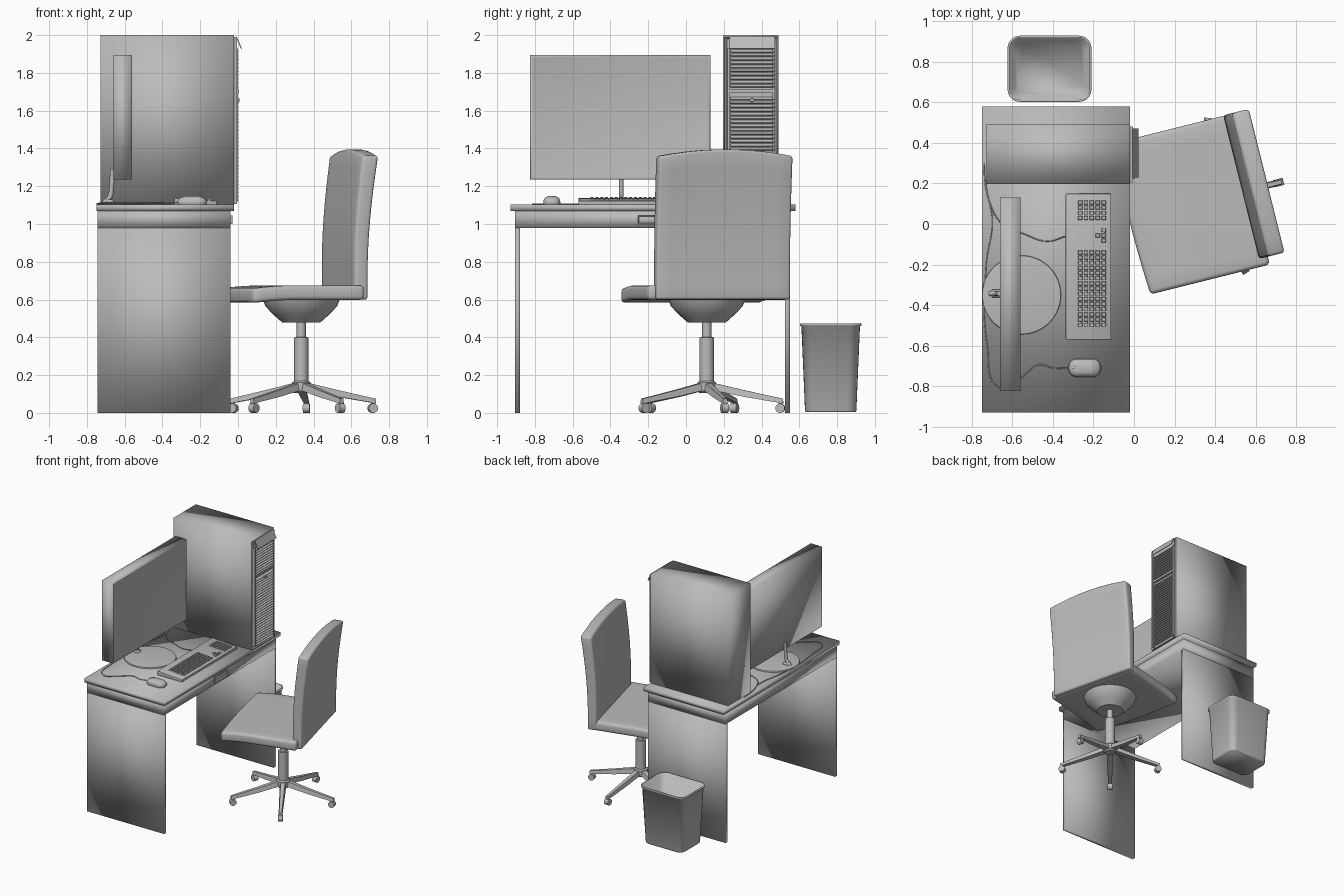
import bpy, bmesh
from math import sin, cos, pi, radians
from mathutils import Matrix, Vector

if "Cube" in bpy.data.objects:
    bpy.data.objects.remove(bpy.data.objects["Cube"])

GREY = bpy.data.materials.new("dark_grey")
GREY.diffuse_color = (0.5, 0.5, 0.5, 1)
GREY.use_nodes = True
GREY.node_tree.nodes["Principled BSDF"].inputs["Base Color"].default_value = GREY.diffuse_color


def finish(name, bm, angle=35, matrix=None):
    bmesh.ops.recalc_face_normals(bm, faces=bm.faces)
    me = bpy.data.meshes.new(name)
    bm.to_mesh(me)
    bm.free()
    me.materials.append(GREY)
    ob = bpy.data.objects.new(name, me)
    bpy.context.collection.objects.link(ob)
    if matrix:
        me.transform(matrix)
    bpy.ops.object.select_all(action='DESELECT')
    ob.select_set(True)
    bpy.context.view_layer.objects.active = ob
    bpy.ops.object.shade_smooth_by_angle(angle=radians(angle))
    return ob


def add_box(bm, lo, hi, tilt=0):
    lo, hi = Vector(lo), Vector(hi)
    m = Matrix.Translation((lo + hi) / 2) @ Matrix.Rotation(tilt, 4, 'Y') @ Matrix.Diagonal((*(hi - lo), 1))
    return bmesh.ops.create_cube(bm, size=1, matrix=m)['verts']


def box(name, lo, hi, angle=180):
    bm = bmesh.new()
    add_box(bm, lo, hi)
    return finish(name, bm, angle)


def framed_box(name, lo, hi, rim, depth, angle=35):
    """Box whose +x face is inset and pushed in."""
    bm = bmesh.new()
    add_box(bm, lo, hi)
    face = max(bm.faces, key=lambda f: f.calc_center_median().x)
    bmesh.ops.inset_region(bm, faces=[face], thickness=rim)
    bmesh.ops.translate(bm, verts=face.verts, vec=(-depth, 0, 0))
    return finish(name, bm, angle)


def rrect(cx, cy, hx, hy, r, z, n=5):
    pts = []
    for k, (sx, sy) in enumerate([(1, 1), (-1, 1), (-1, -1), (1, -1)]):
        for i in range(n + 1):
            a = k * pi / 2 + i * pi / 2 / n
            pts.append((cx + sx * (hx - r) + r * cos(a), cy + sy * (hy - r) + r * sin(a), z))
    return pts


def circle(cx, cy, r, z, n=32):
    return [(cx + r * cos(2 * pi * i / n), cy + r * sin(2 * pi * i / n), z) for i in range(n)]


def add_loft(bm, rings):
    loops = [[bm.verts.new(p) for p in ring] for ring in rings]
    n = len(loops[0])
    for a, b in zip(loops, loops[1:]):
        for i in range(n):
            bm.faces.new((a[i], a[(i + 1) % n], b[(i + 1) % n], b[i]))
    bm.faces.new(loops[0])
    bm.faces.new(loops[-1])


def loft(name, rings, angle=35):
    bm = bmesh.new()
    add_loft(bm, rings)
    return finish(name, bm, angle)


def tube(name, pts, r):
    cu = bpy.data.curves.new(name, 'CURVE')
    cu.dimensions = '3D'
    cu.bevel_depth, cu.bevel_resolution, cu.resolution_u = r, 2, 8
    cu.use_fill_caps = True
    cu.materials.append(GREY)
    sp = cu.splines.new('BEZIER')
    sp.bezier_points.add(len(pts) - 1)
    for bp, p in zip(sp.bezier_points, pts):
        bp.co = p
        bp.handle_left_type = bp.handle_right_type = 'AUTO'
    ob = bpy.data.objects.new(name, cu)
    bpy.context.collection.objects.link(ob)


# Desk, softly shaded across its corners
box("desk_top", (-0.75, -0.93, 1.07), (-0.02, 0.58, 1.102))
box("desk_drawer_body", (-0.745, -0.905, 0.978), (-0.04, 0.55, 1.07))
box("desk_left_panel", (-0.745, -0.905, 0), (-0.04, -0.878, 0.978))
box("desk_right_panel", (-0.745, 0.523, 0), (-0.04, 0.55, 0.978))
framed_box("drawer_handle", (-0.05, -0.255, 1.0), (-0.03, -0.09, 1.046), 0.01, 0.014)

# Computer tower with louvred front
box("tower_case", (-0.727, 0.197, 1.102), (-0.02, 0.49, 2.0))
framed_box("tower_bezel", (-0.021, 0.205, 1.105), (-0.006, 0.482, 1.99), 0.016, 0.012)
bm = bmesh.new()
for z0, count in ((1.13, 27), (1.73, 10)):
    for i in range(count):
        z = z0 + i * 0.0205
        add_box(bm, (-0.018, 0.235, z - 0.002), (0.004, 0.465, z + 0.004), radians(35))
finish("tower_louvres", bm)
bm = bmesh.new()
for y in (0.221, 0.459):
    add_box(bm, (-0.018, y, 1.12), (0.0, y + 0.012, 1.93))
add_box(bm, (-0.018, 0.225, 1.695), (0.004, 0.467, 1.712))
finish("tower_trim", bm)
bm = bmesh.new()
bmesh.ops.create_cone(bm, cap_ends=True, segments=16, radius1=0.012, radius2=0.01, depth=0.02,
                      matrix=Matrix.Translation((-0.002, 0.35, 1.655)) @ Matrix.Rotation(pi / 2, 4, 'Y'))
finish("tower_button", bm)
bm = bmesh.new()
add_box(bm, (0.002, 0.23, 1.925), (0.007, 0.472, 1.995), radians(-24))
finish("tower_flap", bm)

# Monitor and stand
framed_box("monitor", (-0.66, -0.825, 1.235), (-0.56, 0.13, 1.895), 0.018, 0.004, 180)
loft("monitor_base", [circle(-0.555, -0.35, 0.195, 1.102, 48), circle(-0.555, -0.35, 0.193, 1.111, 48),
                      circle(-0.565, -0.35, 0.15, 1.117, 48)])
tube("monitor_neck", [(-0.71, -0.343, 1.112), (-0.68, -0.343, 1.14), (-0.669, -0.343, 1.2),
                      (-0.665, -0.343, 1.29)], 0.013)
box("monitor_neck_mount", (-0.7, -0.362, 1.11), (-0.66, -0.323, 1.13))

# Keyboard: wedge body and key blocks
bm = bmesh.new()
for v in add_box(bm, (-0.337, -0.57, 1.102), (-0.113, 0.15, 1.138)):
    if v.co.z > 1.12 and v.co.x > -0.2:
        v.co.z = 1.122
bmesh.ops.bevel(bm, geom=bm.edges[:], offset=0.004, segments=2, profile=0.5, affect='EDGES')
finish("keyboard_body", bm)
bm = bmesh.new()
keys = [(-0.266 + 0.029 * r, -0.497 + 0.0255 * c) for r in range(5) for c in range(15)]
keys += [(-0.266 + 0.029 * r, 0.03 + 0.0255 * c) for r in range(5) for c in range(4)]
keys += [(-0.15, -0.082), (-0.15, -0.0565), (-0.15, -0.031), (-0.179, -0.0565)]
for x, y in keys:
    z = 1.122 + (-0.113 - x) / 0.224 * 0.016
    for v in add_box(bm, (x - 0.012, y - 0.0105, z - 0.004), (x + 0.012, y + 0.0105, z + 0.009)):
        if v.co.z > z:
            v.co.x = x + (v.co.x - x) * 0.75
            v.co.y = y + (v.co.y - y) * 0.75
finish("keyboard_keys", bm)

# Mouse
loft("mouse_body", [rrect(-0.243, -0.71, 0.08 * s, 0.045 * s, 0.04 * s, z)
                    for s, z in ((0.93, 1.102), (1, 1.112), (0.97, 1.125), (0.82, 1.138), (0.5, 1.147))], 60)
box("mouse_wheel", (-0.305, -0.716, 1.125), (-0.275, -0.704, 1.144))

# Cables lying on the desk
zc = 1.106
tube("mouse_cable", [(-0.32, -0.71, 1.115), (-0.4, -0.71, zc), (-0.47, -0.695, zc), (-0.56, -0.76, zc),
                     (-0.66, -0.81, zc), (-0.725, -0.6, zc), (-0.73, -0.2, zc), (-0.7, 0.02, zc),
                     (-0.735, 0.2, zc), (-0.74, 0.3, zc)], 0.003)
tube("keyboard_cable", [(-0.335, -0.06, 1.112), (-0.43, -0.085, zc), (-0.54, -0.05, zc),
                        (-0.65, 0.0, zc), (-0.71, 0.1, zc), (-0.74, 0.25, zc)], 0.003)

# Chair cushions, modelled facing -x and then turned
CX, CY, TURN = 0.335, 0.11, radians(14)
place = Matrix.Translation((CX, CY, 0)) @ Matrix.Rotation(TURN, 4, 'Z')


def cushion(name, lo, hi, bevel, shape):
    bm = bmesh.new()
    add_box(bm, lo, hi)
    bmesh.ops.bevel(bm, geom=bm.edges[:], offset=bevel, segments=3, profile=0.5, affect='EDGES')
    for axis in range(3):
        size = hi[axis] - lo[axis]
        if size < 0.2:
            continue
        for i in range(1, 9):
            co, no = Vector((0, 0, 0)), Vector((0, 0, 0))
            co[axis], no[axis] = lo[axis] + size * i / 9, 1
            bmesh.ops.bisect_plane(bm, geom=bm.verts[:] + bm.edges[:] + bm.faces[:], plane_co=co, plane_no=no)
    for v in bm.verts:
        shape(v.co)
    finish(name, bm, 60, place)


def seat_shape(p):
    front = max(0, (-p.x - 0.12) / 0.24)
    p.z -= 0.016 * front ** 2
    p.x += 0.012 * front * (p.y / 0.37) ** 2


def back_shape(p):
    t = (p.z - 0.6) / 0.79
    p.x = p.x * (1 + 0.2 * t) + 0.208 + 0.042 * t ** 1.5 - 0.012 * sin(pi * t)
    p.z -= 0.035 * t * ((p.y - 0.025) / 0.36) ** 2


cushion("chair_seat", (-0.37, -0.382, 0.598), (0.25, 0.385, 0.675), 0.02, seat_shape)
cushion("chair_backrest", (0, -0.342, 0.6), (0.072, 0.388, 1.395), 0.015, back_shape)

# Chair pedestal
loft("seat_bowl", [circle(CX, CY, r, z) for r, z in
                   ((0.1, 0.478), (0.15, 0.522), (0.19, 0.565), (0.205, 0.605))], 40)
loft("chair_column", [circle(CX, CY, r, z, 20) for r, z in
                      ((0.038, 0.12), (0.038, 0.4), (0.024, 0.401), (0.024, 0.485))])
loft("chair_hub", [circle(CX, CY, r, z, 20) for r, z in ((0.04, 0.105), (0.05, 0.115), (0.05, 0.16), (0.04, 0.168))])
legs, casters = bmesh.new(), bmesh.new()
for k in range(5):
    m = Matrix.Translation((CX, CY, 0)) @ Matrix.Rotation(TURN + k * 2 * pi / 5, 4, 'Z')
    add_loft(legs, [[m @ Vector((r, w * sy, z)) for sy, z in ((-1, z0), (1, z0), (0.7, z1), (-0.7, z1))]
                    for r, w, z0, z1 in ((0.03, 0.024, 0.12, 0.16), (0.2, 0.02, 0.085, 0.12), (0.405, 0.014, 0.05, 0.075))])
    axle = m @ Matrix.Translation((0.39, 0, 0.025)) @ Matrix.Rotation(pi / 2, 4, 'X')
    bmesh.ops.create_cone(casters, cap_ends=True, segments=16, radius1=0.025, radius2=0.025, depth=0.036, matrix=axle)
    bmesh.ops.create_cone(casters, cap_ends=True, segments=10, radius1=0.009, radius2=0.009, depth=0.04,
                          matrix=m @ Matrix.Translation((0.39, 0, 0.05)))
finish("chair_legs", legs)
finish("chair_casters", casters)

# Waste bin, hollow with a thin lip
bx, by = -0.417, 0.766
loft("waste_bin", [rrect(bx, by, hx, hy, r, z) for hx, hy, r, z in (
    (0.172, 0.132, 0.045, 0.004), (0.176, 0.136, 0.05, 0.012), (0.198, 0.155, 0.055, 0.458), (0.207, 0.163, 0.06, 0.463),
    (0.207, 0.163, 0.06, 0.474), (0.196, 0.153, 0.052, 0.474), (0.17, 0.13, 0.045, 0.016))], 180)
